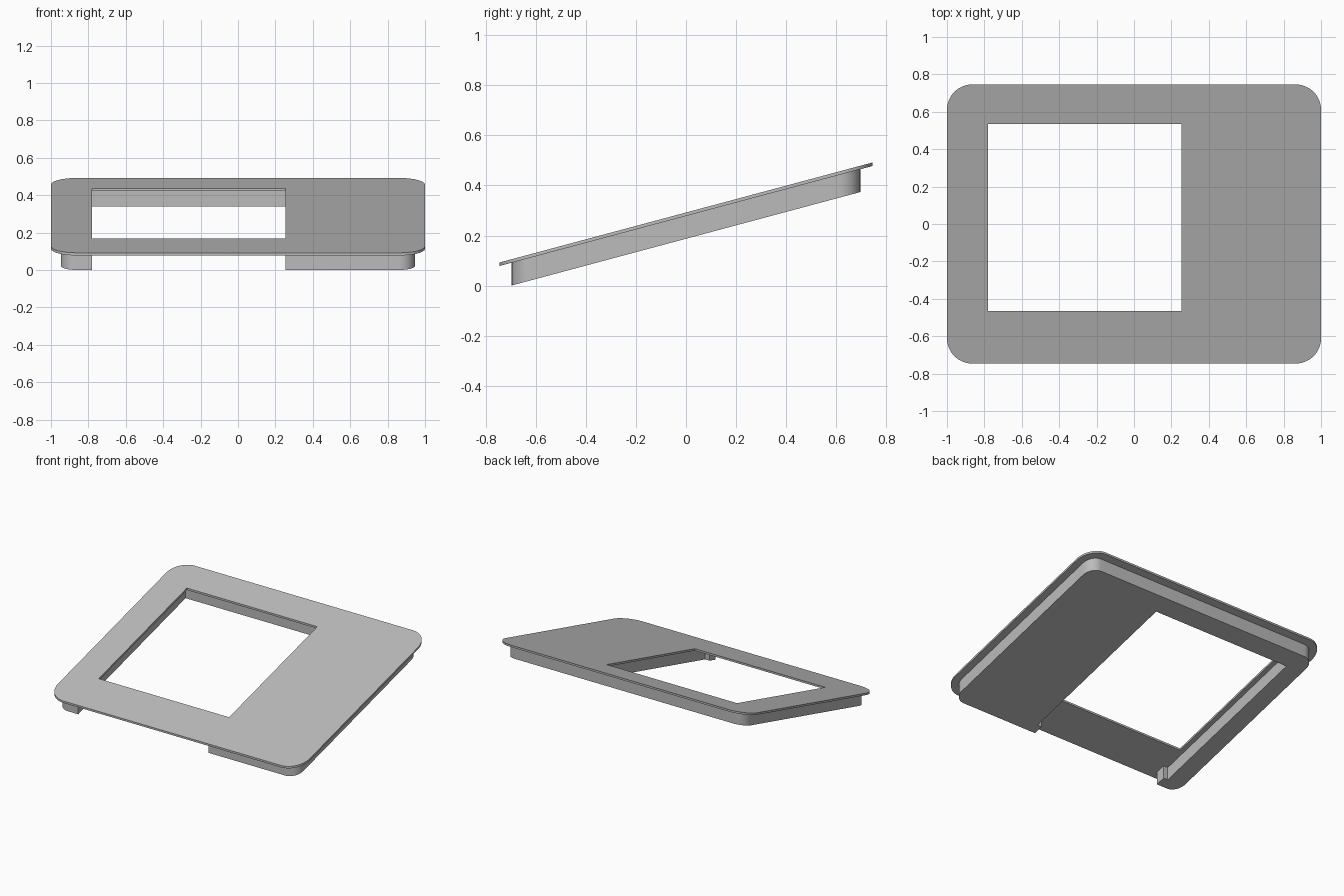
import bpy, bmesh
from math import sin, cos, radians

cube = bpy.data.objects.get("Cube")
if cube:
    bpy.data.objects.remove(cube, do_unlink=True)

SLOPE = 0.268            # rise of the whole panel from front to back
BOTTOM, SEAM, TOP = 0.187, 0.278, 0.292   # heights at y = 0

grey = bpy.data.materials.new("plain grey")
grey.use_nodes = True
colour = (0.5, 0.5, 0.5, 1)
grey.diffuse_color = colour
grey.node_tree.nodes["Principled BSDF"].inputs["Base Color"].default_value = colour


def corner(x, y, r, start, steps=12):
    """Quarter circle around (x, y), counter-clockwise from start degrees."""
    angles = [radians(start + 90 * i / steps) for i in range(steps + 1)]
    return [(x + r * cos(a), y + r * sin(a)) for a in angles]


def rounded_corners(hx, hy, r):
    """Front right, back right, back left and front left arcs of a rectangle."""
    cx, cy = hx - r, hy - r
    return [corner(cx, -cy, r, -90), corner(cx, cy, r, 0),
            corner(-cx, cy, r, 90), corner(-cx, -cy, r, 180)]


def sloped_slab(name, loops, low, high):
    """Extrude flat outlines upwards, then shear them to the slope."""
    bm = bmesh.new()
    edges = []
    for loop in loops:
        verts = [bm.verts.new((x, y, low)) for x, y in loop]
        edges += [bm.edges.new((a, b)) for a, b in zip(verts, verts[1:] + verts[:1])]
    bmesh.ops.triangle_fill(bm, edges=edges, use_beauty=True, normal=(0, 0, 1))
    grown = bmesh.ops.extrude_face_region(bm, geom=bm.faces[:])
    for item in grown["geom"]:
        if isinstance(item, bmesh.types.BMVert):
            item.co.z = high
    for v in bm.verts:
        v.co.z += SLOPE * v.co.y
    bmesh.ops.recalc_face_normals(bm, faces=bm.faces[:])
    mesh = bpy.data.meshes.new(name)
    bm.to_mesh(mesh)
    bm.free()
    mesh.materials.append(grey)
    obj = bpy.data.objects.new(name, mesh)
    bpy.context.collection.objects.link(obj)
    bpy.ops.object.select_all(action='DESELECT')
    obj.select_set(True)
    bpy.context.view_layer.objects.active = obj
    bpy.ops.object.shade_smooth_by_angle(angle=radians(30))
    return obj


# Window limits, and the wider recess behind it
left, right, front, back = -0.78, 0.255, -0.465, 0.535
gap, lip_y, body_y = 0.035, -0.63, 0.697

# Thin cover plate with a rectangular window
plate_outline = sum(rounded_corners(1.0, 0.746, 0.135), [])
window = [(left, front), (right, front), (right, back), (left, back)]
sloped_slab("cover_plate", [plate_outline, window], SEAM, TOP)

# Thick body below, open at the front, with a small lip at each side of the opening
body_outline = sum(rounded_corners(0.947, body_y, 0.085), [])
opening = [(left, -body_y), (left, lip_y), (left - gap, lip_y),
           (left - gap, back + gap), (right + gap, back + gap),
           (right + gap, lip_y), (right, lip_y), (right, -body_y)]
sloped_slab("lower_body", [body_outline + opening], BOTTOM, SEAM)
